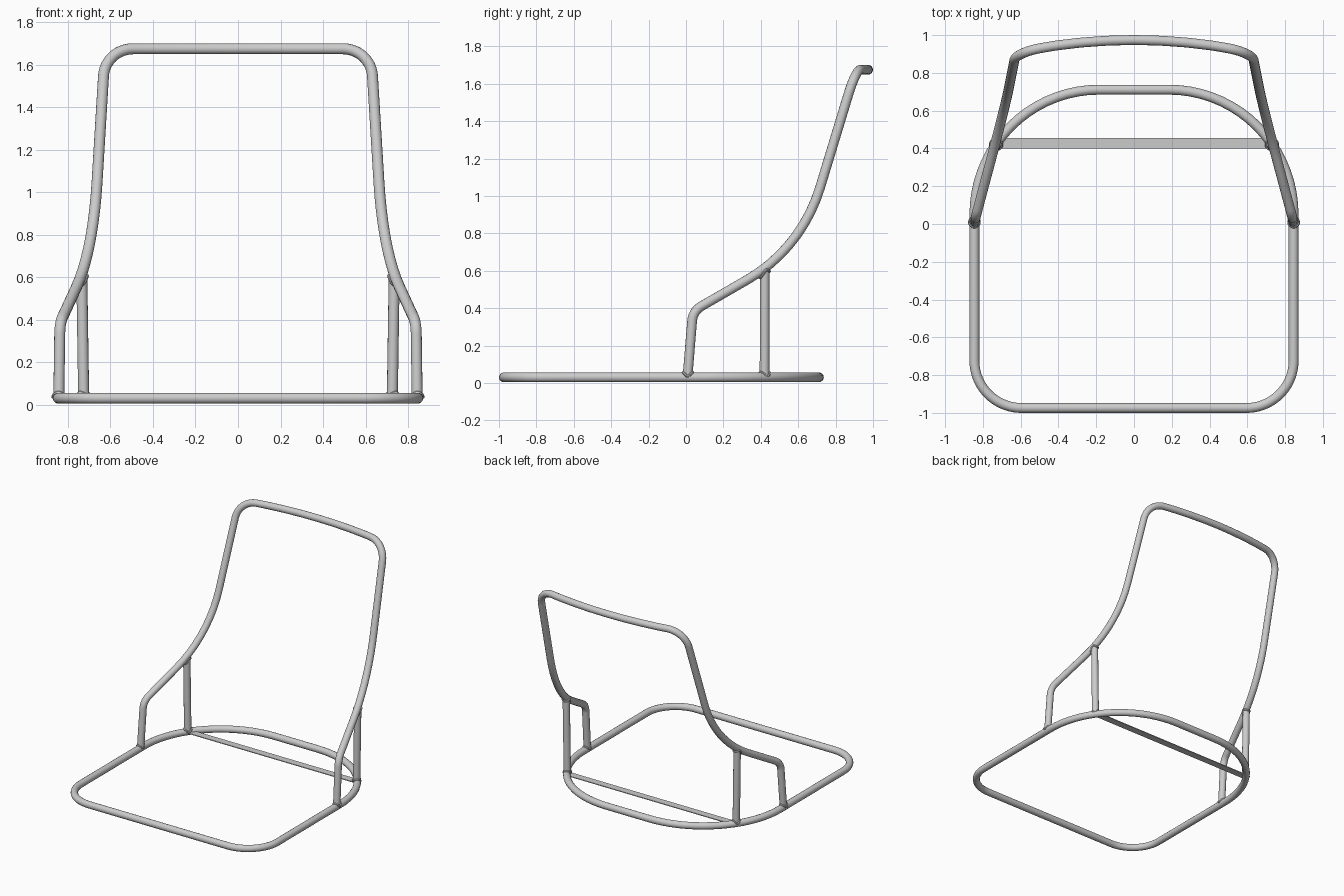
import bpy
import math
from mathutils import Vector, Quaternion

if "Cube" in bpy.data.objects:
    bpy.data.objects.remove(bpy.data.objects["Cube"])

R = 0.026      # tube radius
ZB = 0.031     # height of the base ring centre line


def rounded(points, closed=False, step=math.radians(5)):
    """Polyline of (x, y, z, bend radius) with every corner turned into an arc."""
    out = []
    n = len(points)
    for i, p in enumerate(points):
        c = Vector(p[:3])
        if p[3] == 0 or (not closed and i in (0, n - 1)):
            out.append(c)
            continue
        a = (Vector(points[i - 1][:3]) - c).normalized()
        b = (Vector(points[(i + 1) % n][:3]) - c).normalized()
        turn = math.pi - a.angle(b)
        if turn < 1e-3:
            out.append(c)
            continue
        start = c + a * p[3] * math.tan(turn / 2)
        centre = c + (a + b).normalized() * p[3] / math.cos(turn / 2)
        axis = (-a).cross(b).normalized()
        k = max(2, math.ceil(turn / step))
        for j in range(k + 1):
            out.append(centre + Quaternion(axis, turn * j / k) @ (start - centre))
    return out


def tube(name, pts, radius=R, closed=False, res=5):
    """Round tube swept along the points, as a smooth mesh."""
    cu = bpy.data.curves.new(name, 'CURVE')
    cu.dimensions = '3D'
    cu.bevel_depth = radius
    cu.bevel_resolution = res
    cu.use_fill_caps = not closed
    sp = cu.splines.new('POLY')
    sp.points.add(len(pts) - 1)
    for q, p in zip(sp.points, pts):
        q.co = (*p, 1)
    sp.use_cyclic_u = closed
    ob = bpy.data.objects.new(name, cu)
    bpy.context.collection.objects.link(ob)
    bpy.ops.object.select_all(action='DESELECT')
    ob.select_set(True)
    bpy.context.view_layer.objects.active = ob
    bpy.ops.object.convert(target='MESH')
    bpy.ops.object.shade_smooth_by_angle(angle=math.radians(40))
    return ob


def weld(name, c, along, branch):
    """Saddle-shaped bead where a branch tube meets a main tube at c."""
    t, b = Vector(along).normalized(), Vector(branch).normalized()
    n = t.cross(b).normalized()
    m = b.cross(n)
    q = n.cross(t)
    if q.dot(b) < 0:
        q = -q
    pts = []
    for i in range(32):
        u = 2 * math.pi * i / 32
        side, fwd = R * math.cos(u), R * math.sin(u)
        h = (math.sqrt(max(0, (R * 1.02) ** 2 - side ** 2)) - fwd * m.dot(q)) / b.dot(q)
        pts.append(Vector(c) + n * side + m * fwd + b * h)
    tube(name, pts, 0.0075, True, 2)


# Base ring lying on the floor
half = [(0.845, -0.974, ZB, 0.25), (0.845, 0.711, ZB, 0.66)]
ring = half + [(-x, y, z, r) for x, y, z, r in reversed(half)]
tube("base_ring", rounded(ring, True), closed=True)

# Back frame: front legs, side rails and bowed top rail in one bent tube
side = [(0.843, 0.008, ZB, 0),
        (0.838, 0.037, 0.385, 0.10),
        (0.683, 0.618, 0.720, 0.85),
        (0.625, 0.908, 1.675, 0.15)]
side += [(x, 0.974 - 0.17 * x * x, 1.675, 1.0) for x in (0.42, 0.28, 0.14)]
frame = side + [(0, 0.974, 1.675, 1.0)] + [(-x, y, z, r) for x, y, z, r in reversed(side)]
tube("back_frame", rounded(frame))

# Rear uprights and weld beads on both sides
for s, label in ((1, "right"), (-1, "left")):
    foot = Vector((s * 0.726, 0.42, ZB))
    head = Vector((s * 0.735, 0.421, 0.611))
    tube("rear_upright_" + label, [foot, head])
    weld("leg_weld_" + label, (s * 0.845, 0.008, ZB), (0, 1, 0), (0, 0.08, 1))
    weld("upright_foot_weld_" + label, foot, (-s * 0.369, 0.541, 0), head - foot)
    weld("upright_head_weld_" + label, head, (-s * 0.21, 0.81, 0.55), foot - head)

# Flat cross strip between the uprights
bpy.ops.mesh.primitive_cube_add(size=1, location=(0, 0.428, ZB))
strip = bpy.context.object
strip.name = "cross_strip"
strip.scale = (1.44, 0.056, 0.006)
bpy.ops.object.transform_apply(location=False, rotation=False, scale=True)
